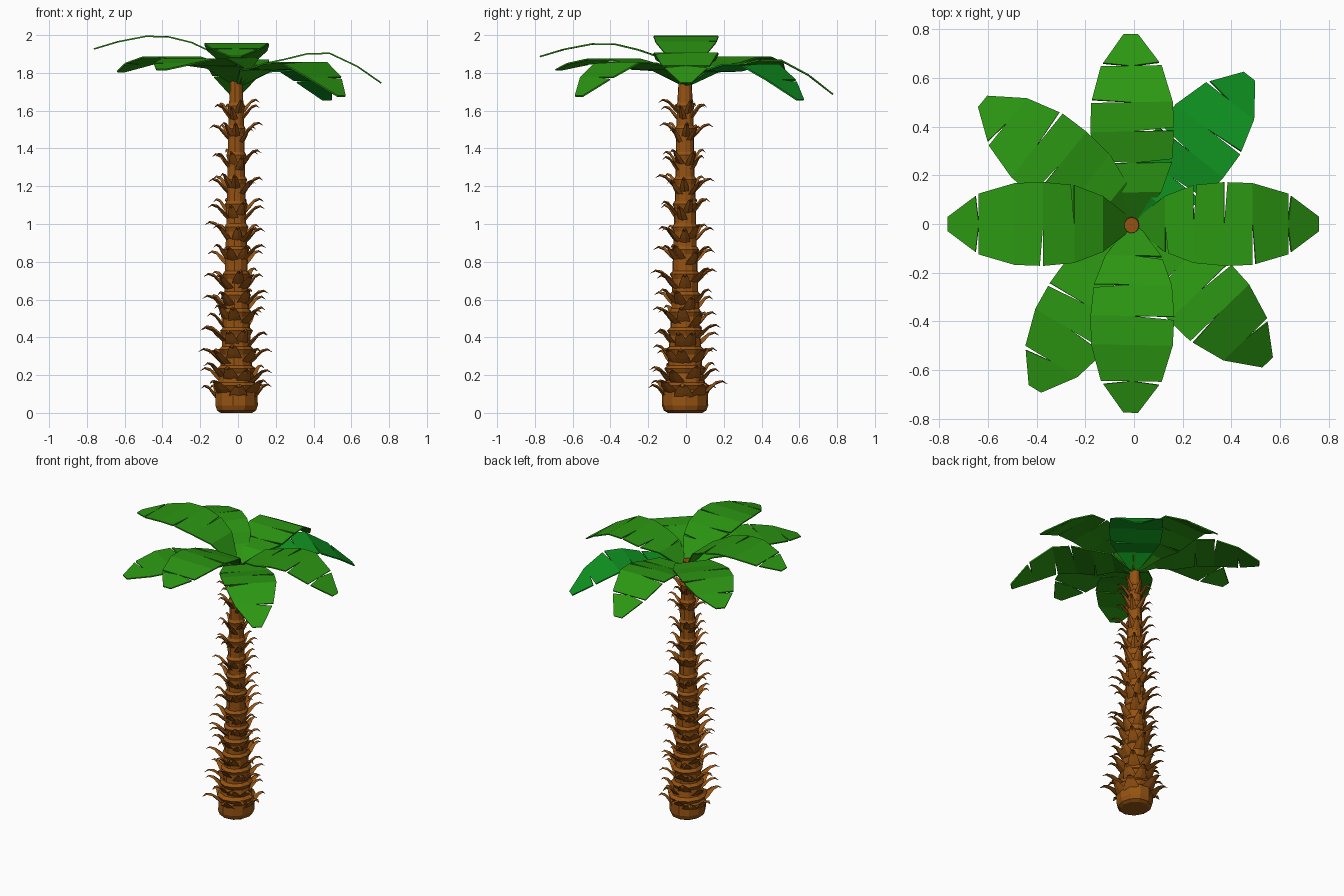
import bpy, bmesh, math, random
from mathutils import Vector

if "Cube" in bpy.data.objects:
    bpy.data.objects.remove(bpy.data.objects["Cube"])

random.seed(4)

def material(name, rgb):
    m = bpy.data.materials.new(name)
    m.diffuse_color = (*rgb, 1)
    m.use_nodes = True
    m.node_tree.nodes["Principled BSDF"].inputs["Base Color"].default_value = m.diffuse_color
    return m

BARK = material("bark", (0.30, 0.085, 0.006))
GREEN = material("leaf_green", (0.025, 0.31, 0.006))
TEAL = material("leaf_blue_green", (0.005, 0.30, 0.015))

def make_object(name, bm, mat):
    bmesh.ops.recalc_face_normals(bm, faces=bm.faces)
    me = bpy.data.meshes.new(name)
    bm.to_mesh(me)
    bm.free()
    me.materials.append(mat)
    ob = bpy.data.objects.new(name, me)
    bpy.context.collection.objects.link(ob)
    return ob

def lerp_table(table, t):
    for (a, va), (b, vb) in zip(table, table[1:]):
        if t <= b:
            return va + (vb - va) * max(0, (t - a) / (b - a))
    return table[-1][1]

def loft(bm, rings):
    loops = [[bm.verts.new(p) for p in r] for r in rings]
    for a, b in zip(loops, loops[1:]):
        n = len(a)
        for i in range(n):
            bm.faces.new((a[i], a[(i + 1) % n], b[(i + 1) % n], b[i]))
    bm.faces.new(loops[0])
    bm.faces.new(loops[-1])

RADIUS = [(0, .115), (.12, .115), (.2, .095), (.5, .075), (1.0, .058), (1.6, .043), (1.8, .035)]
TIERS = [.15, .24, .34, .44, .54, .63, .74, .87, .99, 1.11, 1.24, 1.37, 1.51, 1.63]
CX = -.01

# Trunk: tapered column, flared at each tier
SIDES = 11
profile = [(0, .085), (.012, .105), (.04, .115), (.11, .113)]
for z in TIERS:
    r = lerp_table(RADIUS, z)
    profile += [(z - .03, r * .97), (z - .005, r * 1.12), (z + .012, r * .92)]
profile.append((1.79, .03))
bm = bmesh.new()
loft(bm, [[(CX + r * math.cos(math.tau * i / SIDES), r * 1.08 * math.sin(math.tau * i / SIDES) - .005, z)
           for i in range(SIDES)] for z, r in profile])
make_object("trunk", bm, BARK)

# Bark husks: curved, pointed leaf stubs around every tier
HUSK = [(-.1, -.06, 1.0, .02), (.22, -.028, .85, .018), (.5, .0, .5, .012),
        (.78, .008, .28, .007), (1.0, -.008, .04, .001)]   # reach, height, width, thickness
bm = bmesh.new()
for k, z in enumerate(TIERS):
    r = lerp_table(RADIUS, z)
    count = 8
    for i in range(count):
        a = math.tau * (i + .5 * (k % 2) + random.uniform(-.2, .2)) / count
        d, s = Vector((math.cos(a), math.sin(a), 0)), Vector((-math.sin(a), math.cos(a), 0))
        reach = random.uniform(.075, .125) * (1.1 - .15 * z)
        half = r * .48
        zi = z + random.uniform(-.022, .022)
        rings = []
        for fr, dz, w, th in HUSK:
            c = Vector((CX, -.005, zi + dz)) + d * (r * .95 + reach * fr)
            n = Vector((0, 0, th))
            rings.append([c - s * half * w - n * .4, c - n, c + s * half * w - n * .4, c + n * .5])
        loft(bm, rings)
make_object("bark_husks", bm, BARK)

# Leaves: ribbed strips with slits cut in from the edges
STATIONS = [.0, .13, .25, .38, .5, .65, 1.0]
WIDTH = [(0, .015), (.13, .115), (.25, .16), (.38, .172), (.5, .168), (.65, .125), (.78, .03)]

def leaf(name, angle, length, peak, tip, slits, mat=GREEN):
    height = [(0, 1.735), (.13, 1.735 + (peak - 1.735) * .66), (.25, peak - .035), (.38, peak - .004),
              (.5, peak - .003), (.65, peak - (peak - tip) * .45), (.78, tip)]
    a = math.radians(angle)
    d, s = Vector((math.cos(a), math.sin(a), 0)), Vector((-math.sin(a), math.cos(a), 0))

    def point(t, side):
        return d * (t * length / .78) + s * side * lerp_table(WIDTH, t) + Vector((0, 0, lerp_table(height, t)))

    bm = bmesh.new()
    ts = [w[0] for w in WIDTH]
    rib = [bm.verts.new(point(t, 0)) for t in ts]
    for side, cuts in zip((1, -1), slits):
        edge = bm.verts.new(point(ts[0], side))
        for i in range(len(ts) - 1):
            end = bm.verts.new(point(ts[i + 1], side))
            quad = (rib[i], rib[i + 1], end, edge)
            bm.faces.new(quad if side < 0 else quad[::-1])
            edge = bm.verts.new(point(ts[i + 1] + .014, side)) if i + 1 in cuts else end
    ob = make_object(name, bm, mat)
    mod = ob.modifiers.new("thickness", 'SOLIDIFY')
    mod.thickness = .008
    mod.offset = -1

leaf("leaf_right", 0, .76, 1.91, 1.75, ((2, 3, 5), (1, 4, 5)))
leaf("leaf_back_right", 52, .77, 1.85, 1.66, ((3, 5), (2, 4)), TEAL)
leaf("leaf_back", 91, .78, 1.875, 1.69, ((2, 4, 5), (2, 3, 5)))
leaf("leaf_back_left", 141, .80, 1.89, 1.81, ((3, 5), (4,)))
leaf("leaf_left", 180, .765, 2.0, 1.93, ((3, 5), (2, 5)))
leaf("leaf_front_left", 239, .79, 1.88, 1.82, ((2, 4), (3, 5)))
leaf("leaf_front", 269, .775, 1.96, 1.89, ((1, 3, 5), (2, 5)))
leaf("leaf_front_right", 314, .79, 1.86, 1.68, ((3, 5), (2, 4)))
